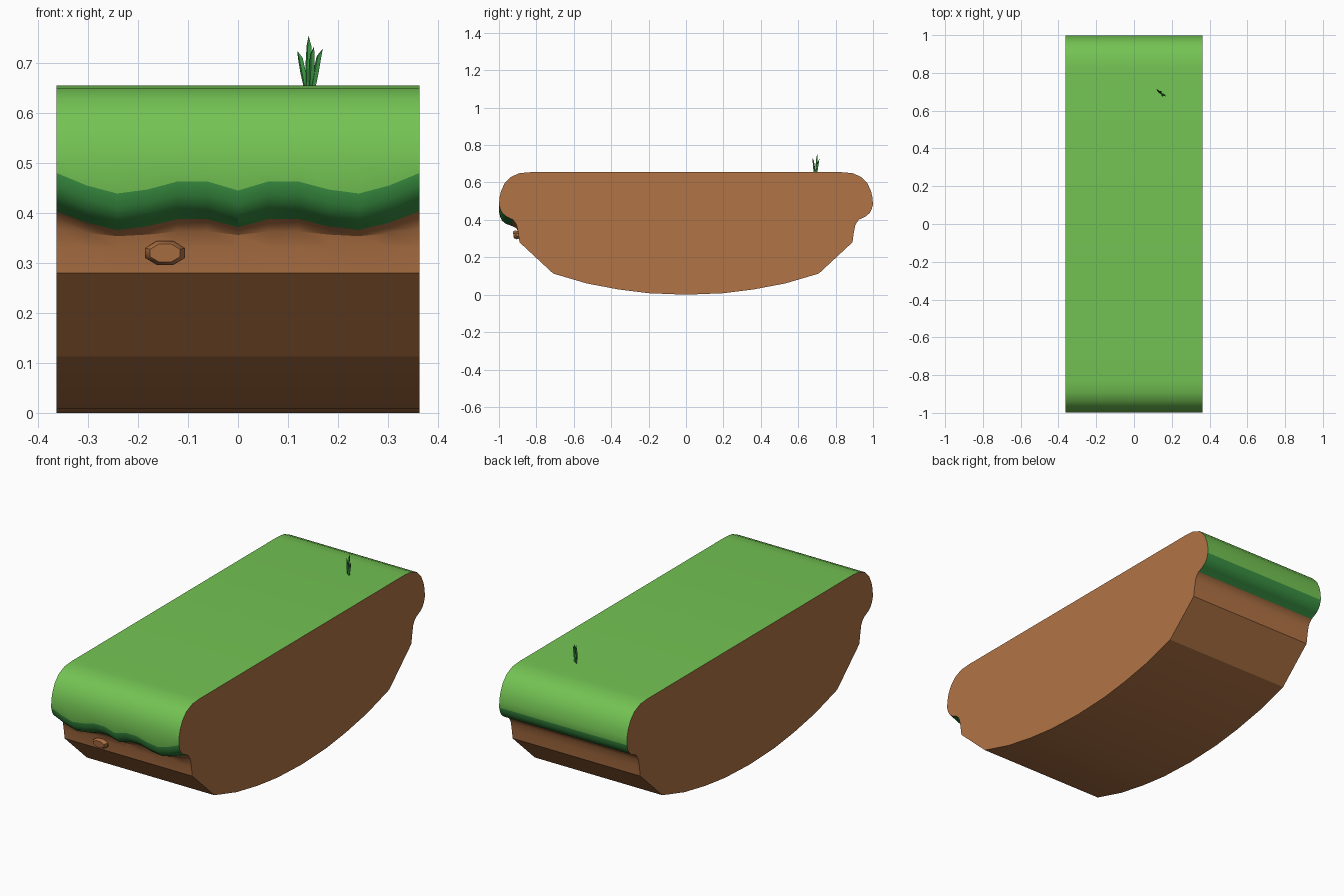
import bpy, bmesh, math
from mathutils import Vector

if "Cube" in bpy.data.objects:
    bpy.data.objects.remove(bpy.data.objects["Cube"])


def srgb(r, g, b):
    return tuple((c / 255) ** 2.2 for c in (r, g, b)) + (1,)


def material(name, col):
    m = bpy.data.materials.new(name)
    m.diffuse_color = srgb(*col)
    m.use_nodes = True
    m.node_tree.nodes["Principled BSDF"].inputs["Base Color"].default_value = m.diffuse_color
    return m


GRASS = material("grass", (115, 194, 84))
LIP = material("dark_grass", (60, 143, 68))
DIRT = material("dirt", (176, 115, 71))


def finish(name, bm, mats, angle=25):
    bmesh.ops.recalc_face_normals(bm, faces=bm.faces)
    me = bpy.data.meshes.new(name)
    bm.to_mesh(me)
    bm.free()
    for m in mats:
        me.materials.append(m)
    ob = bpy.data.objects.new(name, me)
    bpy.context.collection.objects.link(ob)
    bpy.ops.object.select_all(action='DESELECT')
    ob.select_set(True)
    bpy.context.view_layer.objects.active = ob
    bpy.ops.object.shade_smooth_by_angle(angle=math.radians(angle))
    return ob


# Half outline from bottom centre to top: (y, z, how far it follows the front wave)
half = [(0.20, 0.008, 0), (0.36, 0.028, 0), (0.53, 0.06, 0), (0.71, 0.113, 0),
        (0.89, 0.28, 0), (0.897, 0.33, 0), (0.905, 0.37, .4), (0.914, 0.388, .7),
        (0.928, 0.403, .9), (0.963, 0.42, 1), (0.982, 0.437, 1.05), (0.992, 0.455, 1.05),
        (0.999, 0.48, 1), (0.998, 0.515, 0), (0.989, 0.555, 0), (0.97, 0.595, 0),
        (0.938, 0.629, 0), (0.89, 0.65, 0), (0.83, 0.655, 0)]
n = len(half)
LIP_START, LIP_END = 8, 12
outline = [(0, 0, 0)] + [(y, z, 0) for y, z, w in half]
outline += [(-y, z, w) for y, z, w in reversed(half)]

# Wavy drop of the front grass lip, mirrored about the centre
drop = [0.035, 0.017, 0.017, 0.033, 0.041, 0.025, 0.0]
HALF_W = 0.363

# Platform: outline swept across x
bm = bmesh.new()
rings = []
for i in range(-6, 7):
    d = drop[abs(i)]
    rings.append([bm.verts.new((HALF_W * i / 6, y, z - d * w)) for y, z, w in outline])
count = len(outline)
for a, b in zip(rings, rings[1:]):
    for j in range(count):
        k = (j + 1) % count
        f = bm.faces.new((a[j], a[k], b[k], b[j]))
        # segment index measured from the bottom on either side
        s = j - 1 if j <= n else 2 * n - j - 1
        f.material_index = 2 if s < LIP_START else 1 if s < LIP_END else 0
for ring in (rings[0], rings[-1]):
    bm.faces.new(ring).material_index = 2
finish("platform", bm, [GRASS, LIP, DIRT])

# Flat octagonal pebble on the front dirt wall
bm = bmesh.new()
loops = []
for rx, rz, y in ((0.034, 0.019, -0.893), (0.040, 0.024, -0.908), (0.030, 0.018, -0.923)):
    loop = []
    for i in range(8):
        t = math.tau * (i + 0.5) / 8
        dz = rz * math.sin(t) * 1.08
        loop.append(bm.verts.new((-0.146 + rx * math.cos(t) * 1.08, y - 0.15 * dz, 0.32 + dz)))
    loops.append(loop)
for a, b in zip(loops, loops[1:]):
    for i in range(8):
        k = (i + 1) % 8
        bm.faces.new((a[i], a[k], b[k], b[i]))
bm.faces.new(loops[0])
bm.faces.new(loops[-1])
finish("pebble", bm, [DIRT], 50)

# Grass tuft: diamond-section blades fanned along a diagonal
bm = bmesh.new()
along = Vector((0.8, -0.6, 0))
across = Vector((0.6, 0.8, 0))
centre = Vector((0.143, 0.692, 0))
# base, bulge and tip position along the diagonal, sideways lean, tip height
for base, mid, tip, lean, top in ((-0.008, -0.024, -0.032, 0.002, 0.725),
                                  (-0.004, -0.006, -0.008, 0.008, 0.755),
                                  (0.004, 0.012, 0.017, -0.008, 0.733),
                                  (0.009, 0.022, 0.031, 0.003, 0.729)):
    h = top - 0.65
    sections = []
    for pos, up, wide, off in ((base, 0, 0.006, 0), ((base + mid) / 2, 0.4, 0.007, 0.3),
                               (mid, 0.8, 0.006, 0.8)):
        c = centre + along * pos + across * lean * off + Vector((0, 0, 0.65 + h * up))
        sections.append([bm.verts.new(c + v) for v in
                         (along * wide, across * 0.004, -along * wide, -across * 0.004)])
    apex = bm.verts.new(centre + along * tip + across * lean + Vector((0, 0, top)))
    for a, b in zip(sections, sections[1:]):
        for i in range(4):
            k = (i + 1) % 4
            bm.faces.new((a[i], a[k], b[k], b[i]))
    for i in range(4):
        bm.faces.new((sections[-1][i], sections[-1][(i + 1) % 4], apex))
    bm.faces.new(sections[0])
finish("grass_tuft", bm, [LIP], 30)
